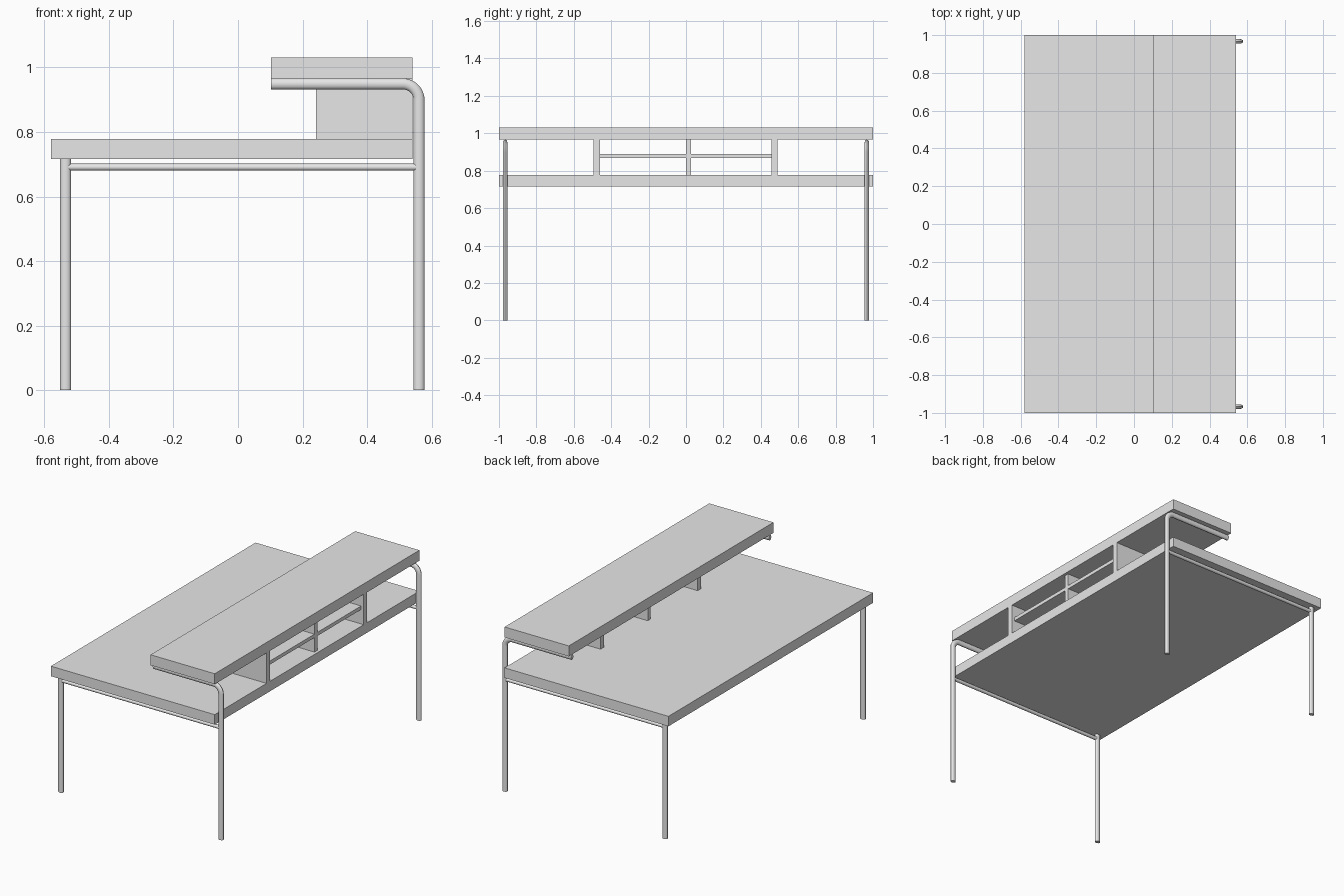
import bpy
import math
from mathutils import Vector

cube = bpy.data.objects.get("Cube")
if cube:
    bpy.data.objects.remove(cube, do_unlink=True)

grey = bpy.data.materials.new("plain_grey")
grey.use_nodes = True
grey.diffuse_color = (0.8, 0.8, 0.8, 1)
grey.node_tree.nodes["Principled BSDF"].inputs["Base Color"].default_value = (0.8, 0.8, 0.8, 1)


def box(name, x, y, z):
    """Box from its (low, high) range on each axis."""
    ranges = (x, y, z)
    bpy.ops.mesh.primitive_cube_add(size=1, location=[(a + b) / 2 for a, b in ranges])
    ob = bpy.context.object
    ob.name = name
    ob.scale = [b - a for a, b in ranges]
    bpy.ops.object.transform_apply(location=False, rotation=False, scale=True)
    ob.data.materials.append(grey)
    return ob


def tube(name, path, y, radius, flatten):
    """Capped tube along an (x, z) path, squeezed along y into an oval."""
    curve = bpy.data.curves.new(name, "CURVE")
    curve.dimensions = "3D"
    curve.bevel_depth = radius
    curve.bevel_resolution = 4
    curve.use_fill_caps = True
    spline = curve.splines.new("POLY")
    spline.points.add(len(path) - 1)
    for point, (px, pz) in zip(spline.points, path):
        point.co = (px, 0, pz, 1)
    ob = bpy.data.objects.new(name, curve)
    bpy.context.collection.objects.link(ob)
    ob.location.y = y
    ob.scale.y = flatten
    bpy.ops.object.select_all(action="DESELECT")
    ob.select_set(True)
    bpy.context.view_layer.objects.active = ob
    bpy.ops.object.convert(target="MESH")
    bpy.ops.object.transform_apply(location=False, rotation=False, scale=True)
    ob = bpy.context.object
    ob.data.materials.clear()
    ob.data.materials.append(grey)
    bpy.ops.object.shade_smooth_by_angle(angle=math.radians(40))
    return ob


# Worktop and raised top
DESK_TOP, RAISED_BOTTOM, BACK = 0.778, 0.966, 0.541
box("worktop", (-0.58, BACK), (-1, 1), (0.716, DESK_TOP))
box("raised_top", (0.102, BACK), (-1, 1), (RAISED_BOTTOM, 1.031))

# Pigeonhole dividers and the thin shelf between them
gap = (DESK_TOP, RAISED_BOTTOM)
box("divider_right", (0.242, BACK), (-0.494, -0.459), gap)
box("divider_left", (0.242, BACK), (0.456, 0.489), gap)
box("divider_middle", (0.242, BACK - 0.018), (0, 0.028), gap)
box("small_shelf", (0.242, BACK - 0.018), (-0.459, 0.456), (0.867, 0.889))

# Bent rear leg path: up, round the corner, forward under the raised top
LEG, BEND = 0.017, 0.05
leg_x, arm_z = 0.561, RAISED_BOTTOM - LEG
arc = [(leg_x - BEND + BEND * math.cos(a), arm_z - BEND + BEND * math.sin(a))
       for a in (math.pi / 2 * i / 10 for i in range(11))]
bent_path = [(leg_x, 0)] + arc + [(0.102, arm_z)]

# Leg frames at both ends
for side, y in (("right", -0.967), ("left", 0.967)):
    tube("bent_leg_" + side, bent_path, y, LEG, 0.72)
    tube("straight_leg_" + side, [(-0.534, 0), (-0.534, 0.716)], y, LEG, 0.72)
    tube("rail_" + side, [(-0.53, 0.691), (0.555, 0.691)], y, 0.011, 1)
